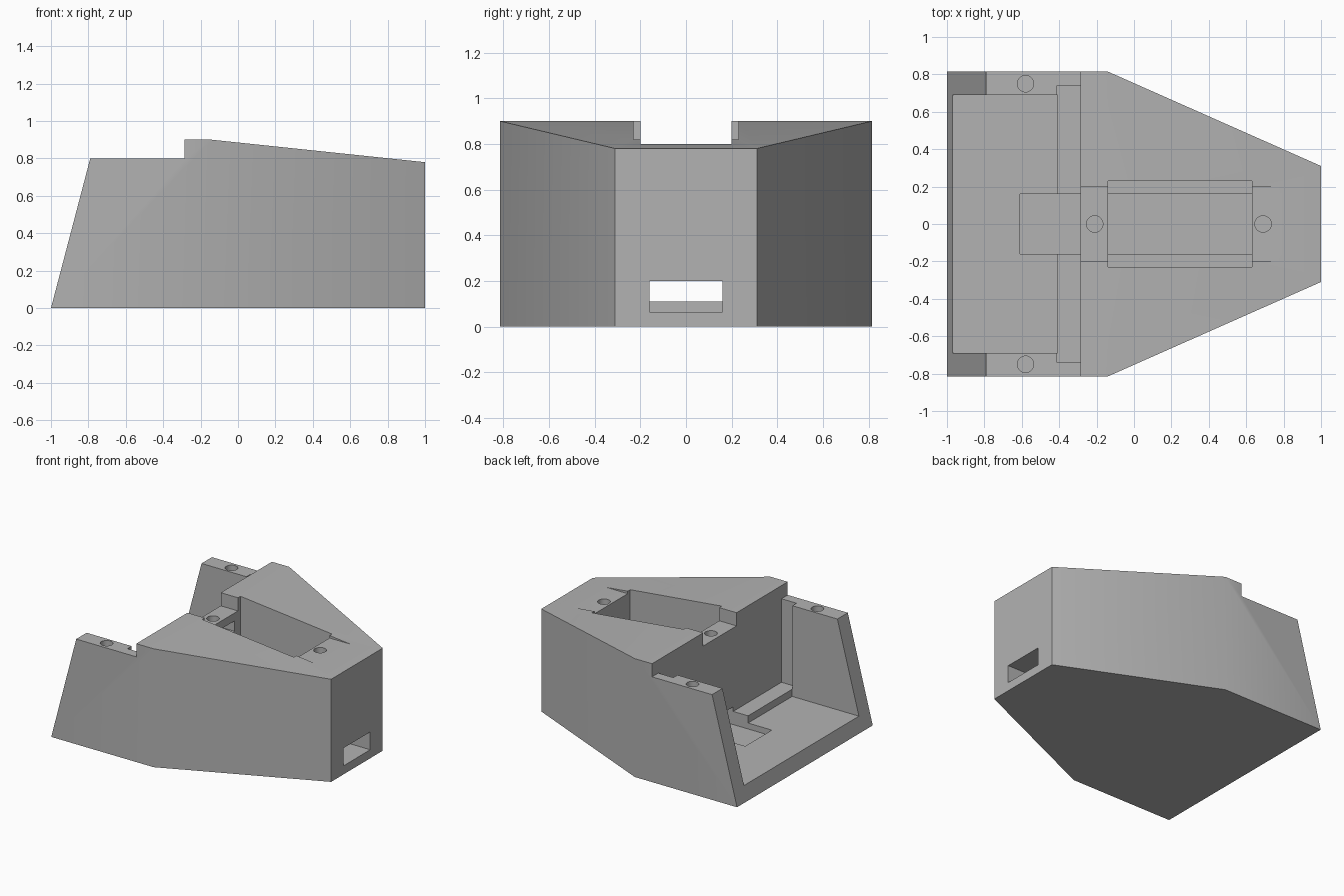
import bpy, bmesh, math

cube = bpy.data.objects.get("Cube")
if cube:
    bpy.data.objects.remove(cube, do_unlink=True)

grey = bpy.data.materials.new("light grey plastic")
grey.use_nodes = True
colour = (0.45, 0.45, 0.45, 1)
grey.diffuse_color = colour
grey.node_tree.nodes["Principled BSDF"].inputs["Base Color"].default_value = colour


def prism(name, points, offset):
    """Extrude a closed outline of 3D points along an offset."""
    bm = bmesh.new()
    face = bm.faces.new([bm.verts.new(p) for p in points])
    new = bmesh.ops.extrude_face_region(bm, geom=[face])["geom"]
    bmesh.ops.translate(bm, vec=offset,
                        verts=[v for v in new if isinstance(v, bmesh.types.BMVert)])
    bmesh.ops.recalc_face_normals(bm, faces=bm.faces)
    mesh = bpy.data.meshes.new(name)
    bm.to_mesh(mesh)
    bm.free()
    mesh.materials.append(grey)
    obj = bpy.data.objects.new(name, mesh)
    bpy.context.collection.objects.link(obj)
    return obj


def box(name, x0, x1, half_y, z0, z1):
    """Box centred on y = 0."""
    outline = [(x0, -half_y, z0), (x1, -half_y, z0), (x1, half_y, z0), (x0, half_y, z0)]
    return prism(name, outline, (0, 0, z1 - z0))


def hole(name, x, y, z0, radius=0.044):
    """Round screw hole, open at the top."""
    turns = [2 * math.pi * i / 32 for i in range(32)]
    ring = [(x + radius * math.cos(a), y + radius * math.sin(a), z0) for a in turns]
    return prism(name, ring, (0, 0, 1.2 - z0))


def combine(target, tool, operation):
    mod = target.modifiers.new("cut", "BOOLEAN")
    mod.operation, mod.solver, mod.object = operation, "EXACT", tool
    bpy.context.view_layer.objects.active = target
    bpy.ops.object.modifier_apply(modifier=mod.name)
    bpy.data.objects.remove(tool, do_unlink=True)


# Side silhouette trimmed by the tapered plan
side = [(-1, 0), (1, 0), (1, 0.78), (-0.14, 0.9), (-0.285, 0.9), (-0.285, 0.8), (-0.79, 0.8)]
body = prism("housing", [(x, -1, z) for x, z in side], (0, 2, 0))
half = [(-1.2, 0.815), (-0.14, 0.815), (1, 0.31), (1.2, 0.2214)]
plan = half + [(x, -y) for x, y in reversed(half)]
combine(body, prism("plan_cutter", [(x, y, -0.2) for x, y in plan], (0, 0, 1.4)), "INTERSECT")

cutters = [
    # Open bay with its wider upright slot above a raised sill
    box("bay", -1.2, -0.41, 0.69, 0.11, 1.2),
    box("slot", -0.412, -0.285, 0.74, 0.165, 1.2),
    # Saddle across the top, central well, and cable channel
    box("saddle", -0.4, 0.83, 0.2, 0.8, 1.2),
    box("well", -0.14, 0.63, 0.23, 0.11, 1.2),
    box("channel", -0.61, 1.2, 0.16, 0.065, 0.2),
    # Recess under the inner screw
    box("nut_recess", -0.26, -0.13, 0.16, 0.66, 0.74),
    # Screw holes
    hole("inner_hole", -0.21, 0, 0.55),
    hole("end_hole", 0.69, 0, 0.55),
    hole("left_hole", -0.58, 0.75, 0.5),
    hole("right_hole", -0.58, -0.75, 0.5),
]
for cutter in cutters:
    combine(body, cutter, "DIFFERENCE")

# Soft shading across shallow angles, sharp elsewhere
for obj in bpy.context.selected_objects:
    obj.select_set(False)
body.select_set(True)
bpy.context.view_layer.objects.active = body
bpy.ops.object.shade_smooth_by_angle(angle=math.radians(30))
